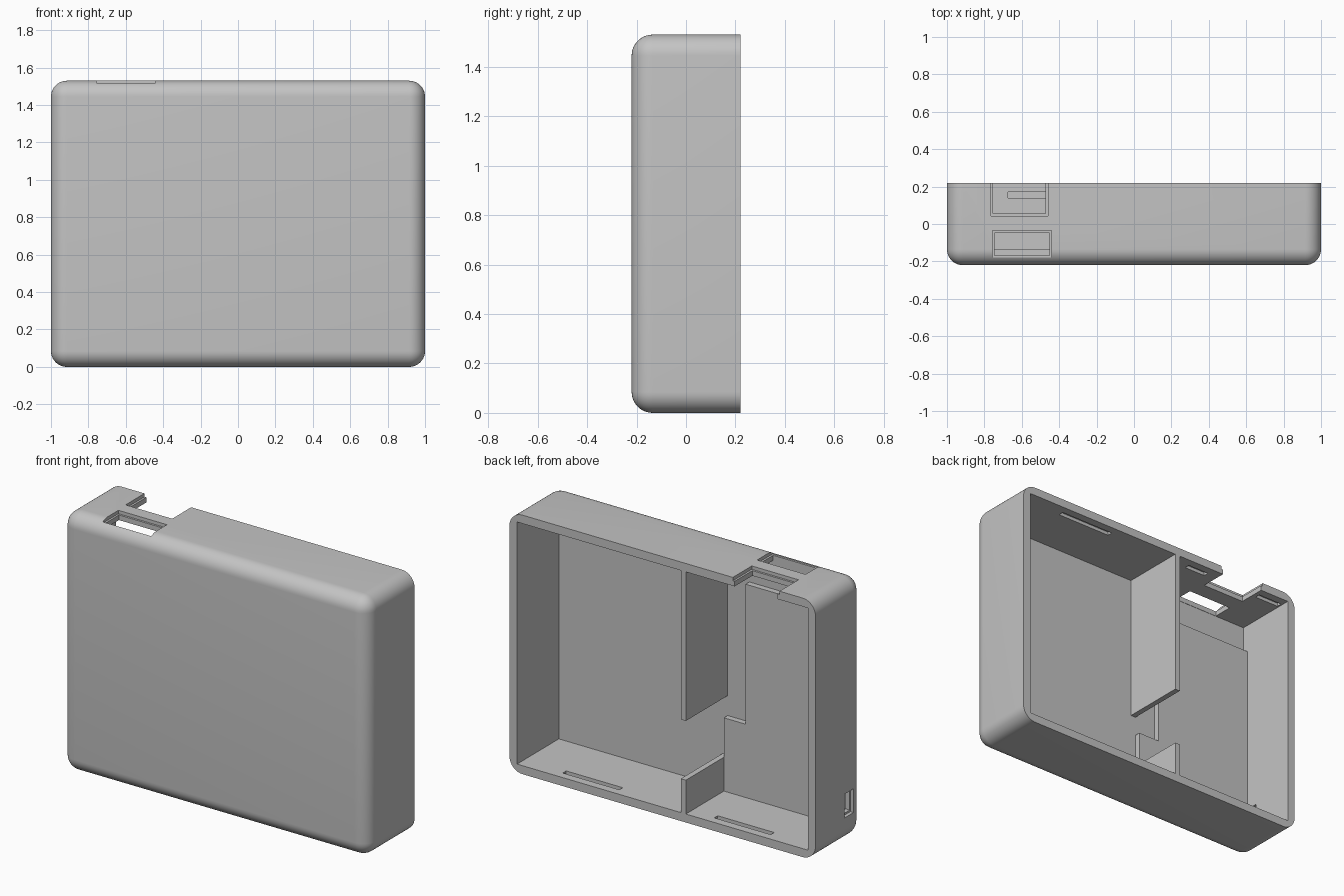
import bpy, bmesh

cube = bpy.data.objects.get("Cube")
if cube:
    bpy.data.objects.remove(cube, do_unlink=True)

# Single plastic colour
plastic = bpy.data.materials.new("grey_plastic")
plastic.use_nodes = True
GREY = (0.55, 0.55, 0.55, 1)
plastic.diffuse_color = GREY
plastic.node_tree.nodes["Principled BSDF"].inputs["Base Color"].default_value = GREY

HEIGHT, BACK, WALL = 1.53, 0.22, 0.05
IN_X, IN_TOP, IN_FRONT = 1 - WALL, HEIGHT - WALL, WALL - BACK


def add_object(name, bm):
    bmesh.ops.recalc_face_normals(bm, faces=bm.faces)
    mesh = bpy.data.meshes.new(name)
    bm.to_mesh(mesh)
    bm.free()
    mesh.materials.append(plastic)
    obj = bpy.data.objects.new(name, mesh)
    bpy.context.collection.objects.link(obj)
    return obj


def box_mesh(x, y, z):
    bm = bmesh.new()
    bmesh.ops.create_cube(bm, size=1)
    for v in bm.verts:
        v.co = [r[0] if c < 0 else r[1] for c, r in zip(v.co, (x, y, z))]
    return bm


def box(name, x, y, z):
    return add_object(name, box_mesh(x, y, z))


def cut(target, x, y, z):
    cutter = box("cutter", x, y, z)
    cutter.hide_render = True
    mod = target.modifiers.new("cut", "BOOLEAN")
    mod.operation = "DIFFERENCE"
    mod.solver = "EXACT"
    mod.object = cutter
    bpy.context.view_layer.objects.active = target
    bpy.ops.object.modifier_apply(modifier=mod.name)
    bpy.data.objects.remove(cutter, do_unlink=True)


# Rounded outer shell: every edge except the back rim
bm = box_mesh((-1, 1), (-BACK, BACK), (0, HEIGHT))
rounded = [e for e in bm.edges if any(v.co.y < 0 for v in e.verts)]
bmesh.ops.bevel(bm, geom=rounded, offset=0.085, segments=10, profile=0.5,
                affect="EDGES", clamp_overlap=True)
shell = add_object("case_shell", bm)

# Open cavity at the back
cut(shell, (-IN_X, IN_X), (IN_FRONT, 0.4), (WALL, IN_TOP))

# Top port and rear notch: shallow recess, then a smaller through hole
RECESS, LIP = 0.02, 0.012
for x, y, open_back in (((-0.757, -0.44), (-0.18, -0.035), False),
                        ((-0.765, -0.46), (0.043, 0.4), True)):
    cut(shell, x, y, (HEIGHT - RECESS, HEIGHT + 0.1))
    inner_y = (y[0] + LIP, y[1] if open_back else y[1] - LIP)
    cut(shell, (x[0] + LIP, x[1] - LIP), inner_y, (IN_TOP - 0.02, HEIGHT + 0.1))

# Side port
cut(shell, (-1.1, RECESS - 1), (-0.135, -0.05), (0.15, 0.29))
cut(shell, (-1.1, 0.02 - IN_X), (-0.127, -0.06), (0.162, 0.28))

# Lid latch grooves in the floor and ceiling
GROOVE_Y, DEPTH = (0.14, 0.172), 0.02
for x in ((0.315, 0.685), (-0.675, -0.305)):
    cut(shell, x, GROOVE_Y, (WALL - DEPTH, WALL + 0.05))
for x in ((0.31, 0.67), (-0.4, -0.26), (-0.94, -0.78)):
    cut(shell, x, GROOVE_Y, (IN_TOP - 0.05, IN_TOP + DEPTH))

for o in bpy.context.selected_objects:
    o.select_set(False)
shell.select_set(True)
bpy.context.view_layer.objects.active = shell
bpy.ops.object.shade_smooth_by_angle(angle=0.5)

# Divider walls
DIV_X = (-0.153, -0.12)
box("upper_divider", DIV_X, (IN_FRONT, BACK), (0.6, IN_TOP))
box("lower_divider", DIV_X, (IN_FRONT, BACK), (WALL, 0.25))

# Raised stepped pad on the inside of the front wall
profile = [(-IN_X, WALL), (-0.153, WALL), (-0.153, 0.483),
           (-0.295, 0.483), (-0.295, 1.31), (-IN_X, 1.31)]
bm = bmesh.new()
face = bm.faces.new([bm.verts.new((x, IN_FRONT, z)) for x, z in profile])
raised = bmesh.ops.extrude_face_region(bm, geom=[face])["geom"]
bmesh.ops.translate(bm, vec=(0, 0.035, 0),
                    verts=[g for g in raised if isinstance(g, bmesh.types.BMVert)])
add_object("board_pad", bm)
